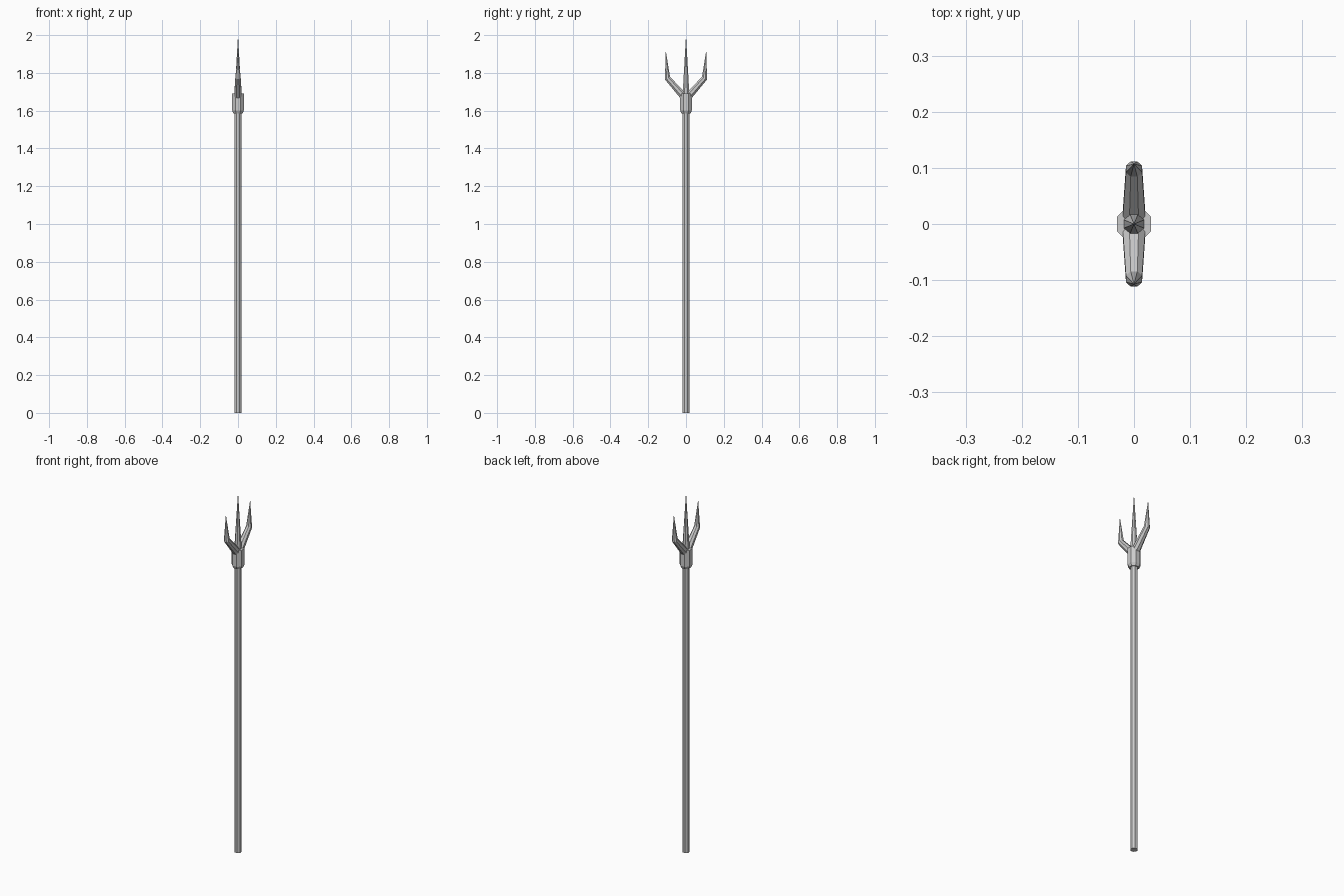
import bpy, bmesh, math
from mathutils import Vector

if "Cube" in bpy.data.objects:
    bpy.data.objects.remove(bpy.data.objects["Cube"])

SIDES = 8


def loft(name, rings, tip=None):
    """Skin octagonal rings (centre, tilt about x, x radius, other radius), optionally to a point."""
    bm = bmesh.new()
    loops = []
    for centre, tilt, rx, ry in rings:
        loop = []
        for i in range(SIDES):
            a = 2 * math.pi * (i + 0.5) / SIDES
            u = ry * math.sin(a)
            offset = Vector((rx * math.cos(a), u * math.cos(tilt), u * math.sin(tilt)))
            loop.append(bm.verts.new(Vector(centre) + offset))
        loops.append(loop)
    for low, high in zip(loops, loops[1:]):
        for i in range(SIDES):
            j = (i + 1) % SIDES
            bm.faces.new((low[i], low[j], high[j], high[i]))
    bm.faces.new(loops[0][::-1])
    if tip:
        point = bm.verts.new(tip)
        for i in range(SIDES):
            bm.faces.new((loops[-1][i], loops[-1][(i + 1) % SIDES], point))
    else:
        bm.faces.new(loops[-1])
    bmesh.ops.recalc_face_normals(bm, faces=bm.faces)
    mesh = bpy.data.meshes.new(name)
    bm.to_mesh(mesh)
    bm.free()
    obj = bpy.data.objects.new(name, mesh)
    bpy.context.collection.objects.link(obj)
    return obj


def upright(z, r):
    return ((0, 0, z), 0, r, r)


# Long pole
loft("shaft", [upright(0, 0.019), upright(1.62, 0.019)])

# Socket with chamfered lower rim
loft("collar", [upright(1.585, 0.026), upright(1.60, 0.033), upright(1.69, 0.033)])

# Straight central spike
loft("centre_tine", [upright(1.66, 0.021)], tip=(0, 0, 2.0))

# Bent outer spikes: flare out from the collar, then turn up to a point
for name, s in (("front_tine", -1), ("back_tine", 1)):
    loft(name, [((0, 0, 1.662), -s * math.radians(42), 0.023, 0.022),
                ((0, s * 0.098, 1.772), -s * math.radians(27), 0.0155, 0.0165)],
         tip=(0, s * 0.107, 1.917))
